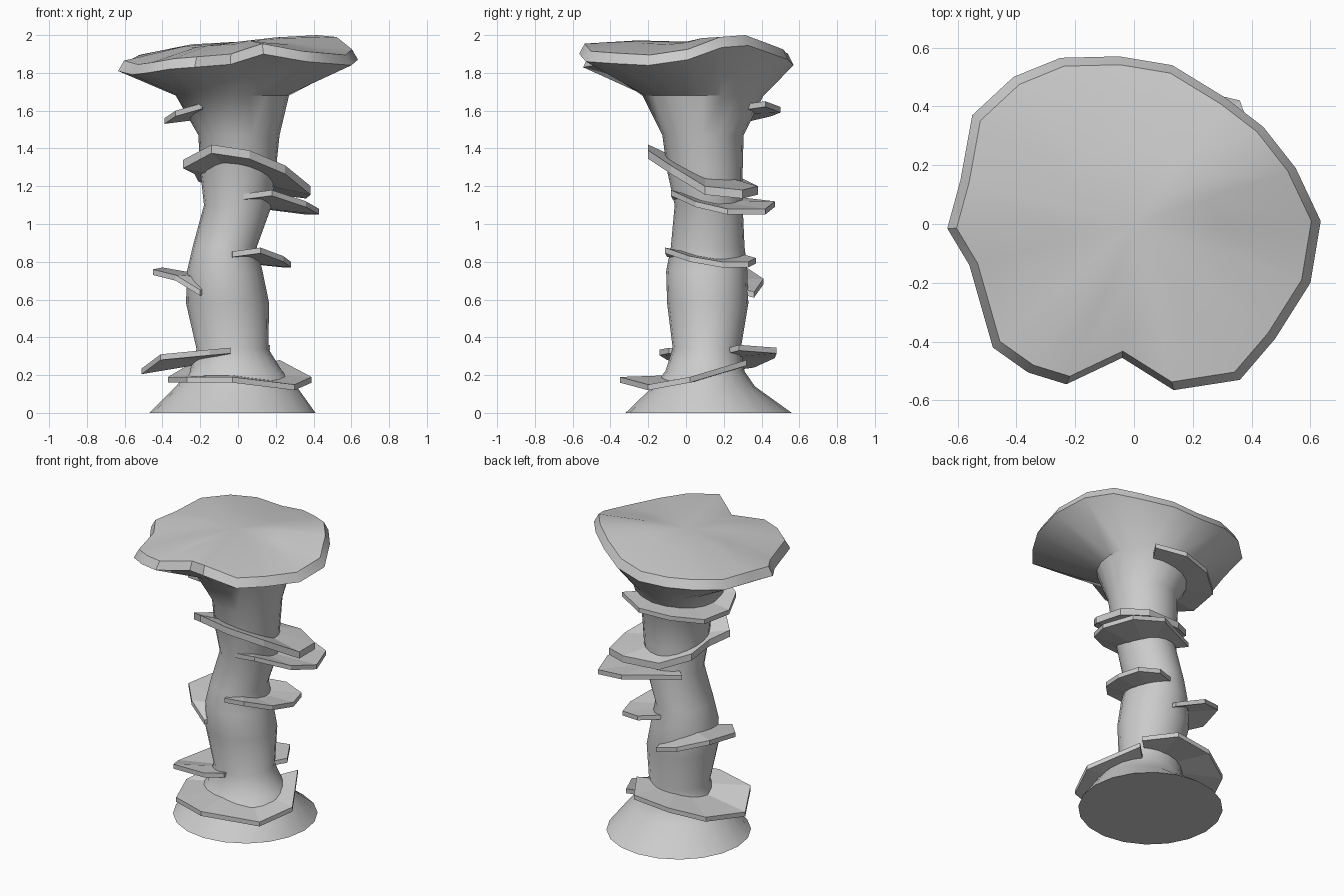
import bpy, bmesh, math

N = 20


def finish(bm, name, smooth=None):
    bmesh.ops.recalc_face_normals(bm, faces=bm.faces[:])
    me = bpy.data.meshes.new(name)
    bm.to_mesh(me)
    bm.free()
    ob = bpy.data.objects.new(name, me)
    bpy.context.collection.objects.link(ob)
    if smooth:
        bpy.ops.object.select_all(action='DESELECT')
        ob.select_set(True)
        bpy.context.view_layer.objects.active = ob
        bpy.ops.object.shade_smooth_by_angle(angle=math.radians(smooth))
    return ob


# Crooked trunk: z, centre x, centre y, radius x, radius y
trunk = [
    (0.00, -0.03, 0.12, 0.44, 0.44), (0.14, -0.01, 0.095, 0.32, 0.27),
    (0.22, -0.01, 0.10, 0.245, 0.21), (0.34, -0.03, 0.11, 0.19, 0.18),
    (0.58, -0.055, 0.115, 0.22, 0.215), (0.75, -0.07, 0.11, 0.20, 0.215),
    (0.88, -0.07, 0.115, 0.17, 0.195), (1.10, 0.00, 0.12, 0.18, 0.18),
    (1.28, 0.00, 0.10, 0.20, 0.20), (1.47, 0.005, 0.09, 0.215, 0.215),
    (1.68, -0.03, 0.09, 0.30, 0.32),
]
# Wavy cap rim, anticlockwise from +x
rim = [
    (0.635, 0.01, 1.87), (0.55, 0.19, 1.935), (0.44, 0.33, 1.945), (0.31, 0.43, 1.91),
    (0.13, 0.54, 1.87), (-0.05, 0.57, 1.84), (-0.25, 0.565, 1.85), (-0.41, 0.50, 1.85),
    (-0.55, 0.37, 1.84), (-0.59, 0.15, 1.82), (-0.635, -0.015, 1.81), (-0.56, -0.14, 1.79),
    (-0.48, -0.42, 1.80), (-0.36, -0.505, 1.82), (-0.23, -0.545, 1.83), (-0.04, -0.455, 1.845),
    (0.135, -0.565, 1.90), (0.36, -0.53, 1.86), (0.48, -0.39, 1.85), (0.60, -0.20, 1.84),
]

# Trunk and flared cap as one loft
bm = bmesh.new()
rings = []
for z, cx, cy, rx, ry in trunk:
    rings.append([(cx + rx * math.cos(math.tau * i / N),
                   cy + ry * math.sin(math.tau * i / N), z) for i in range(N)])
rings.append(rim)
rings.append([(x * 0.95, y * 0.95, z + 0.055) for x, y, z in rim])
rings.append([(x * 0.45, y * 0.45, 1.965 + 0.35 * (z - 1.88)) for x, y, z in rim])
vr = [[bm.verts.new(p) for p in r] for r in rings]
for a, b in zip(vr, vr[1:]):
    for i in range(N):
        j = (i + 1) % N
        bm.faces.new((a[i], a[j], b[j], b[i]))
bm.faces.new(vr[0][::-1])
top = bm.verts.new((0, 0, 1.965))
for i in range(N):
    bm.faces.new((vr[-1][i], vr[-1][(i + 1) % N], top))
finish(bm, "trunk_and_cap", 40)


# Thin twisted shelf: outer outline fanned to a point inside the trunk
def shelf(name, centre, outline, ring=False, t=0.03):
    bm = bmesh.new()
    n = len(outline)
    cz = sum(p[2] for p in outline) / n
    pts = list(outline) + [(centre[0], centre[1], cz)]
    up = [bm.verts.new(p) for p in pts]
    lo = [bm.verts.new((x, y, z - t)) for x, y, z in pts]
    for i in range(n if ring else n - 1):
        j = (i + 1) % n
        bm.faces.new((up[i], up[j], up[n]))
        bm.faces.new((lo[j], lo[i], lo[n]))
        bm.faces.new((up[j], up[i], lo[i], lo[j]))
    if not ring:
        bm.faces.new((up[0], up[n], lo[n], lo[0]))
        bm.faces.new((up[n], up[n - 1], lo[n - 1], lo[n]))
    finish(bm, name)


shelf("shelf_base_front", (-0.02, 0.1), [
    (-0.27, 0.15, 0.25), (-0.37, -0.02, 0.19), (-0.27, -0.27, 0.19), (-0.03, -0.35, 0.19),
    (0.30, -0.20, 0.15), (0.39, 0.02, 0.19), (0.22, 0.32, 0.28)])
shelf("shelf_base_back", (-0.03, 0.11), [
    (-0.04, -0.09, 0.345), (-0.15, -0.14, 0.335), (-0.41, -0.10, 0.31), (-0.51, 0.10, 0.235),
    (-0.40, 0.36, 0.27), (-0.20, 0.47, 0.32), (0.05, 0.48, 0.345), (0.17, 0.28, 0.36)])
shelf("shelf_lower_left", (-0.06, 0.11), [
    (-0.20, -0.07, 0.65), (-0.33, -0.02, 0.73), (-0.45, 0.12, 0.76), (-0.40, 0.32, 0.77),
    (-0.22, 0.41, 0.71), (-0.03, 0.36, 0.64)])
shelf("shelf_middle_right", (-0.06, 0.11), [
    (-0.03, -0.10, 0.855), (0.12, -0.11, 0.875), (0.24, 0.02, 0.83), (0.28, 0.19, 0.80),
    (0.24, 0.33, 0.80), (0.10, 0.37, 0.82), (-0.05, 0.30, 0.84)])
shelf("shelf_upper_right", (0.0, 0.12), [
    (0.03, -0.07, 1.16), (0.18, -0.08, 1.18), (0.36, 0.05, 1.12), (0.43, 0.22, 1.08),
    (0.36, 0.42, 1.08), (0.15, 0.47, 1.12), (-0.18, 0.30, 1.14)])
shelf("shelf_collar", (0.0, 0.1), [
    (-0.23, 0.08, 1.31), (-0.29, -0.05, 1.34), (-0.14, -0.20, 1.42), (0.06, -0.20, 1.39),
    (0.25, -0.08, 1.31), (0.385, 0.10, 1.20), (0.36, 0.30, 1.18), (0.20, 0.38, 1.20),
    (-0.05, 0.36, 1.21), (-0.21, 0.24, 1.27)], ring=True, t=0.045)
shelf("shelf_under_cap", (-0.02, 0.1), [
    (-0.19, -0.14, 1.64), (-0.33, -0.06, 1.60), (-0.39, 0.10, 1.56), (-0.36, 0.32, 1.57),
    (-0.20, 0.45, 1.60), (0.0, 0.50, 1.62), (0.18, 0.42, 1.65)])
